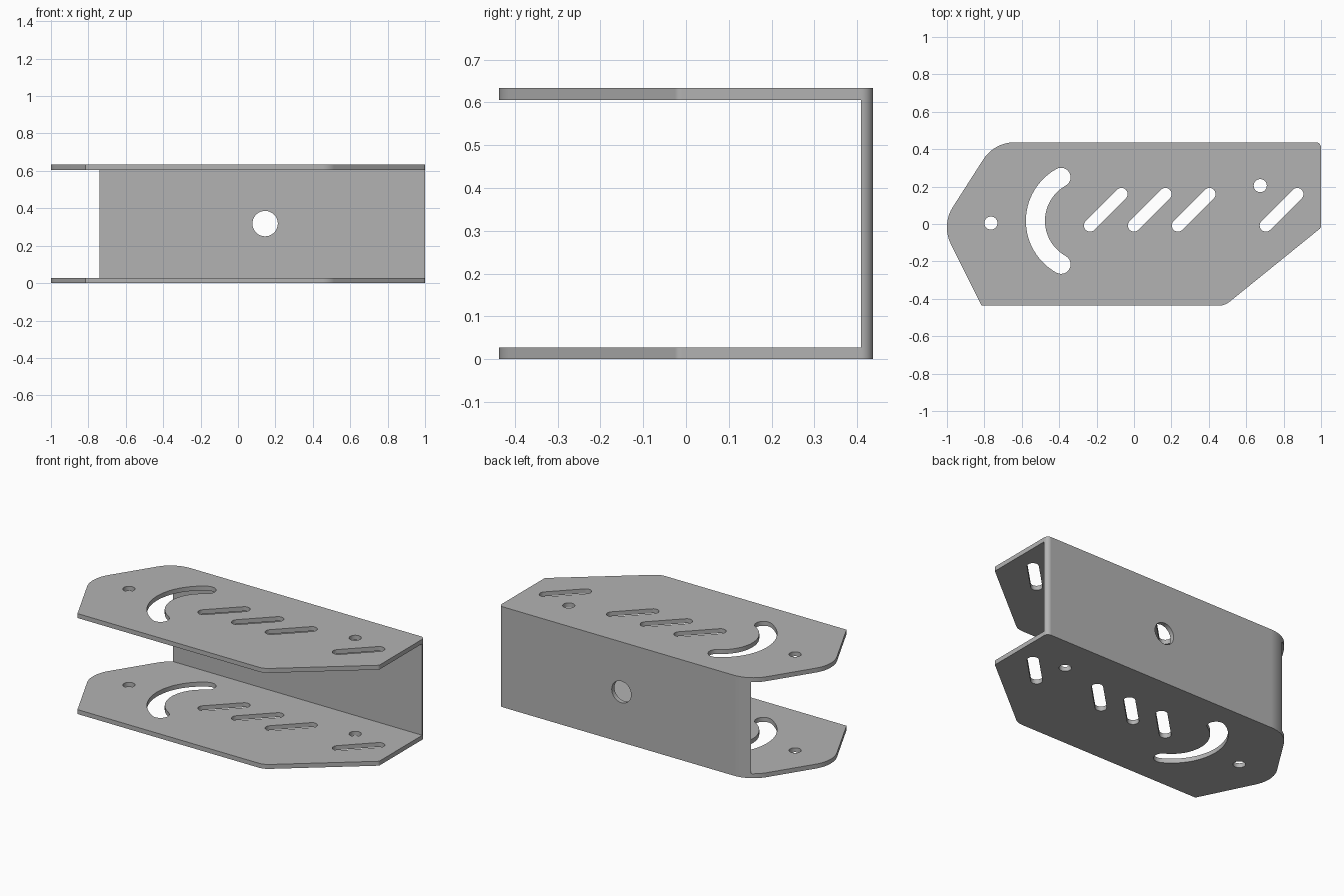
import bpy
import bmesh
from math import cos, sin, tan, radians, pi, atan2
from mathutils import Vector, Matrix

cube = bpy.data.objects.get("Cube")
if cube:
    bpy.data.objects.remove(cube, do_unlink=True)

HEIGHT, SHEET, HALF_DEPTH = 0.634, 0.028, 0.437

steel = bpy.data.materials.new("grey steel")
steel.use_nodes = True
steel.diffuse_color = (0.45, 0.45, 0.45, 1)
steel.node_tree.nodes["Principled BSDF"].inputs["Base Color"].default_value = steel.diffuse_color


def arc(center, radius, start, end, steps):
    """Points along an arc, angles in radians."""
    return [Vector(center) + radius * Vector((cos(a), sin(a)))
            for a in (start + (end - start) * i / steps for i in range(steps + 1))]


def rounded(corners, steps=10):
    """Outline of a counter-clockwise polygon given as (x, y, corner radius)."""
    points = []
    for i, (x, y, r) in enumerate(corners):
        p = Vector((x, y))
        if not r:
            points.append(p)
            continue
        before = (Vector(corners[i - 1][:2]) - p).normalized()
        after = (Vector(corners[(i + 1) % len(corners)][:2]) - p).normalized()
        half = before.angle(after) / 2
        center = p + (before + after).normalized() * r / sin(half)
        a = p + before * r / tan(half) - center
        start = atan2(a.y, a.x)
        points += arc(center, r, start, start + pi - 2 * half, steps)
    return points


def slot(start, end, radius):
    """Straight slot with round ends."""
    d = Vector(end) - Vector(start)
    a = atan2(d.y, d.x)
    return (arc(end, radius, a - pi / 2, a + pi / 2, 12)
            + arc(start, radius, a + pi / 2, a + 3 * pi / 2, 12))


def curved_slot(center, radius, half_width, start, end):
    """Slot that follows an arc, with round ends."""
    tips = [Vector(center) + radius * Vector((cos(a), sin(a))) for a in (start, end)]
    return (arc(center, radius + half_width, start, end, 32)
            + arc(tips[1], half_width, end, end + pi, 12)[1:-1]
            + arc(center, radius - half_width, end, start, 32)
            + arc(tips[0], half_width, start + pi, start + 2 * pi, 12)[1:-1])


def circle(center, radius):
    return arc(center, radius, 0, 2 * pi, 32)[:-1]


def prism(name, outline, low, high, matrix=None):
    """Extrude a flat outline between two heights."""
    bm = bmesh.new()
    base = bm.faces.new([bm.verts.new((p.x, p.y, low)) for p in outline])
    result = bmesh.ops.extrude_face_region(bm, geom=[base])
    top = [v for v in result["geom"] if isinstance(v, bmesh.types.BMVert)]
    bmesh.ops.translate(bm, verts=top, vec=(0, 0, high - low))
    bmesh.ops.remove_doubles(bm, verts=bm.verts, dist=0.0001)
    bmesh.ops.recalc_face_normals(bm, faces=bm.faces)
    mesh = bpy.data.meshes.new(name)
    bm.to_mesh(mesh)
    bm.free()
    if matrix:
        mesh.transform(matrix)
    obj = bpy.data.objects.new(name, mesh)
    bpy.context.collection.objects.link(obj)
    return obj


# Solid block with the outline of the flanges
bracket = prism("channel_bracket", rounded([
    (-0.815, -HALF_DEPTH, 0), (0.485, -HALF_DEPTH, 0.1), (1, -0.02, 0.02),
    (1, HALF_DEPTH, 0.028), (-0.747, HALF_DEPTH, 0.2), (-1.03, -0.005, 0.2)]), 0, HEIGHT)
bracket.data.materials.append(steel)

# Hollow between the two flanges, leaving the back wall
wall_front = HALF_DEPTH - SHEET
hollow = [Vector(p) for p in ((-2, -2), (2, -2), (2, wall_front), (-2, wall_front))]
cutters = [prism("hollow_cutter", hollow, SHEET, HEIGHT - SHEET)]

# Holes and slots through both flanges
openings = [circle((-0.765, 0.005), 0.035), circle((0.675, 0.205), 0.035),
            curved_slot((-0.261, 0.017), 0.266, 0.051, radians(119), radians(241))]
openings += [slot((x, -0.008), (x + 0.168, 0.16), 0.033) for x in (-0.235, 0, 0.235, 0.705)]
cutters += [prism("flange_opening_cutter", o, -0.1, HEIGHT + 0.1) for o in openings]

# Round hole through the back wall
cutters.append(prism("wall_hole_cutter", circle((0.145, 0.318), 0.068), -0.6, -0.3,
                     Matrix.Rotation(pi / 2, 4, "X")))

bpy.ops.object.select_all(action="DESELECT")
bpy.context.view_layer.objects.active = bracket
bracket.select_set(True)
for cutter in cutters:
    cut = bracket.modifiers.new("cut", "BOOLEAN")
    cut.operation, cut.solver, cut.object = "DIFFERENCE", "EXACT", cutter
    bpy.ops.object.modifier_apply(modifier=cut.name)
    bpy.data.objects.remove(cutter, do_unlink=True)

# Smooth bends with flat faces kept flat
bpy.ops.object.shade_smooth_by_angle(angle=radians(30))
weighted = bracket.modifiers.new("weighted normals", "WEIGHTED_NORMAL")
weighted.keep_sharp = True
